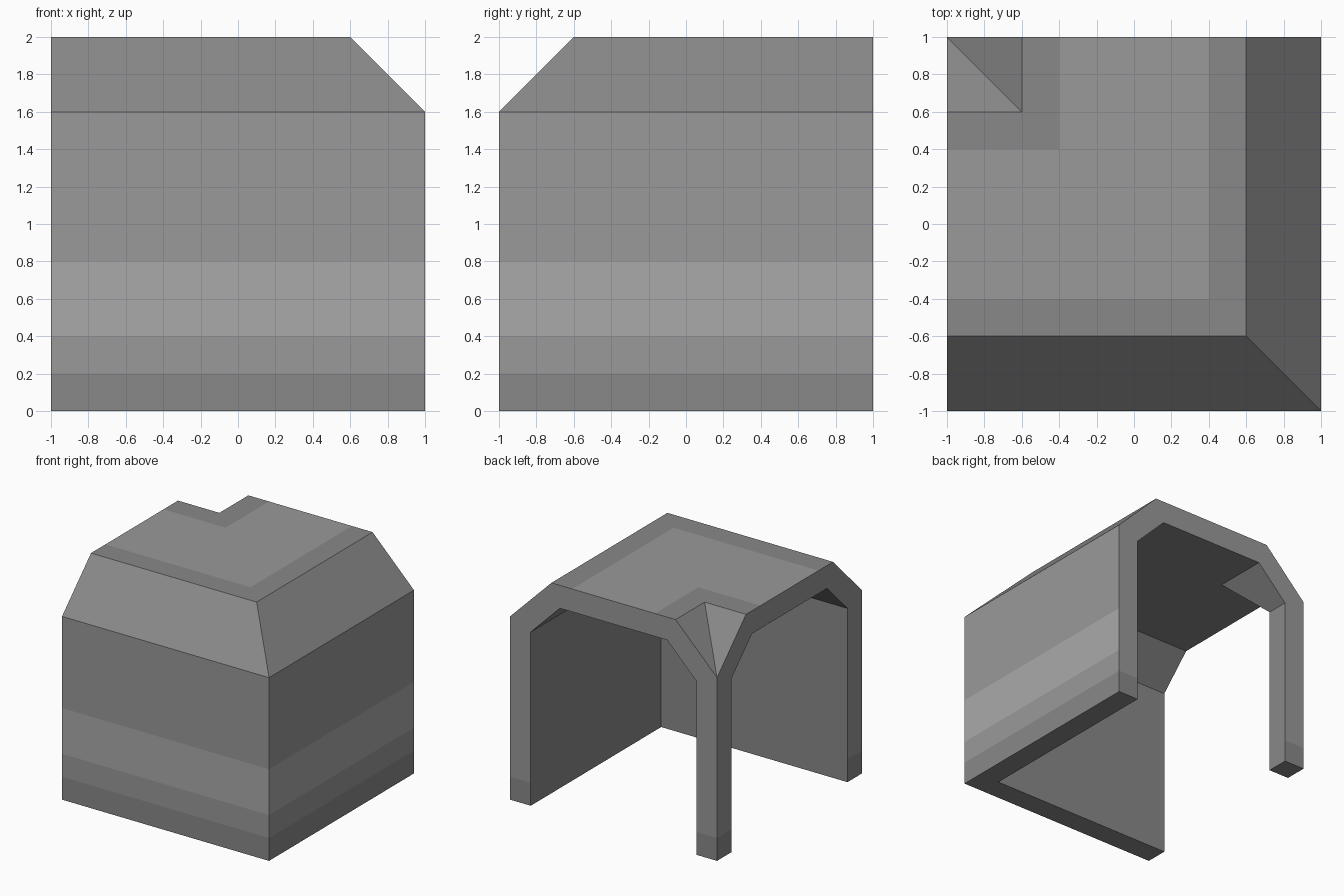
import bpy, bmesh, math

if "Cube" in bpy.data.objects:
    bpy.data.objects.remove(bpy.data.objects["Cube"])

T = 0.2                                   # shell thickness
K = T * math.tan(math.radians(22.5))      # mitre shift where the slope meets wall and roof
DARK, MID, LIGHT = 0, 1, 2

# Matching outer and inner profiles: (inset from the outer edge, height)
OUTER = [(0, 0), (0, .2), (0, .4), (0, .8), (0, 1.6), (.4, 2), (.6, 2)]
INNER = [(T, 0), (T, .2), (T, .4), (T, .8), (T, 1.6 - K), (.4 + K, 2 - T), (.6, 2 - T)]
BANDS = [DARK, MID, LIGHT, MID, DARK, DARK]


def wall_path(p):
    """Front wall, mitred corner, right wall."""
    d, z = p
    return [(-1, d - 1, z), (1 - d, d - 1, z), (1 - d, 1, z)]


def post_path(p):
    """Inside-corner post at the back left, from back face to left face."""
    d, z = p
    return [(d - 1, 1, z), (d - 1, 1 - d, z), (-1, 1 - d, z)]


bm = bmesh.new()


def face(points, mat):
    points = list(dict.fromkeys(tuple(round(c, 5) for c in p) for p in points))
    if len(points) > 2:
        bm.faces.new([bm.verts.new(p) for p in points]).material_index = mat


def strip(a, b, mat):
    for k in range(2):
        face([a[k], a[k + 1], b[k + 1], b[k]], mat)


# Walls with sloped eaves, and the corner post with its valley
for path in (wall_path, post_path):
    out, inn = [path(p) for p in OUTER], [path(p) for p in INNER]
    strip(out[0], inn[0], DARK)
    for i, band in enumerate(BANDS):
        strip(out[i], out[i + 1], band)
        strip(inn[i], inn[i + 1], DARK)
        for end in (0, 2):
            face([out[i][end], out[i + 1][end], inn[i + 1][end], inn[i][end]],
                 DARK if i == 0 else MID)

# Roof centre, ceiling centre and the edges above the two openings
top = wall_path(OUTER[-1]) + post_path(OUTER[-1])
low = wall_path(INNER[-1]) + post_path(INNER[-1])
face(top, MID)
face(low, DARK)
for a, b in ((2, 3), (5, 0)):
    face([top[a], top[b], low[b], low[a]], MID)

bmesh.ops.remove_doubles(bm, verts=bm.verts, dist=1e-4)
bmesh.ops.recalc_face_normals(bm, faces=bm.faces)

mesh = bpy.data.meshes.new("corner_room_shell")
bm.to_mesh(mesh)
bm.free()

# Grey tones of the trim, panels and wall stripe
for name, g in (("dark_trim", .25), ("mid_panel", .32), ("light_stripe", .40)):
    m = bpy.data.materials.new(name)
    m.diffuse_color = (g, g, g, 1)
    m.use_nodes = True
    m.node_tree.nodes["Principled BSDF"].inputs["Base Color"].default_value = m.diffuse_color
    mesh.materials.append(m)

bpy.context.collection.objects.link(bpy.data.objects.new("corner_room_shell", mesh))
